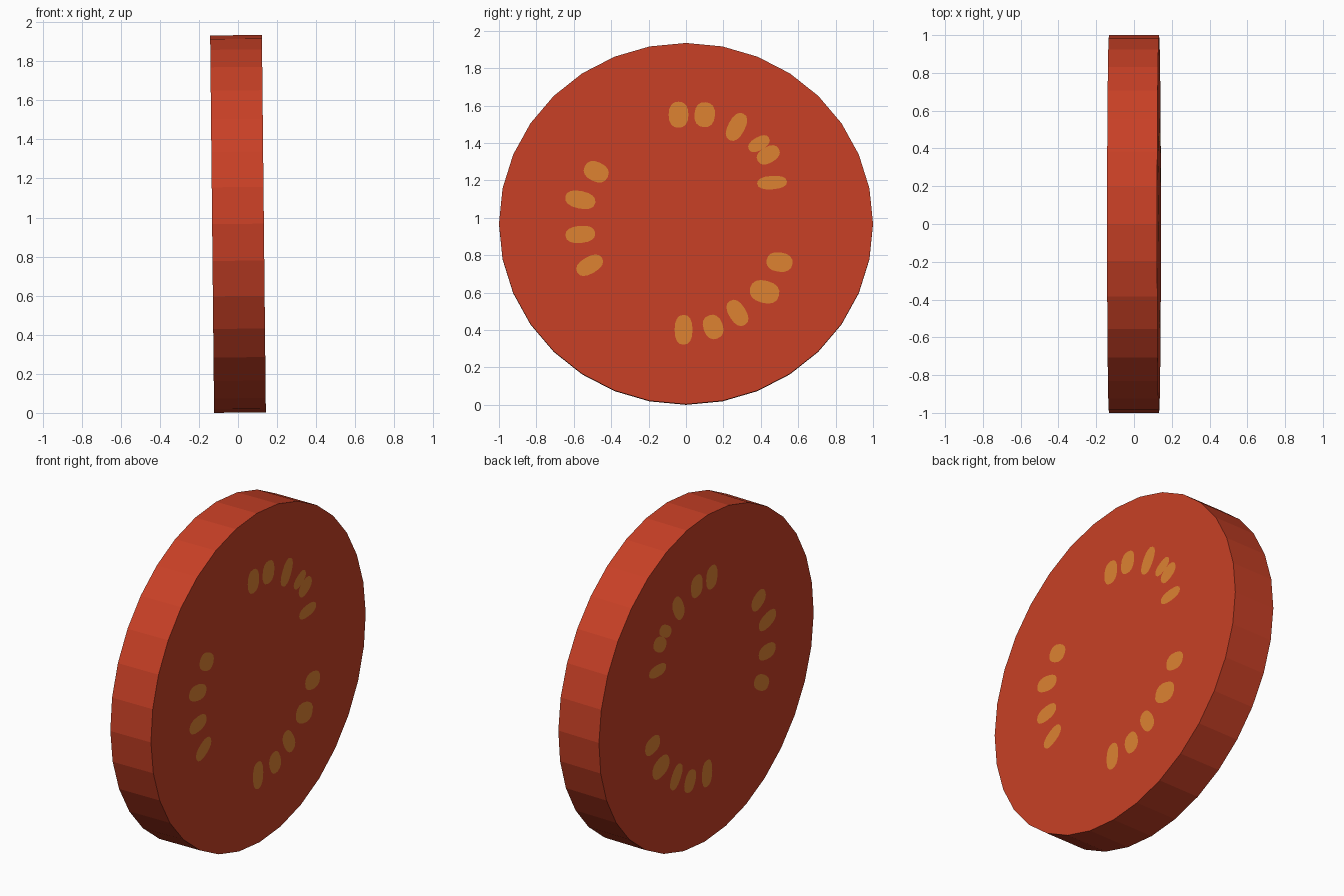
import bpy, math
from mathutils import Matrix, Vector

if "Cube" in bpy.data.objects:
    bpy.data.objects.remove(bpy.data.objects["Cube"])

HALF = 0.1325            # half thickness of the slice
RY, RZ = 1.0, 0.966      # slightly squashed circle
CZ = 0.9675
PLACE = Matrix.Translation((0, 0, CZ)) @ Matrix.Rotation(-0.0104, 4, 'Y')


def material(name, rgb):
    m = bpy.data.materials.new(name)
    m.diffuse_color = (*rgb, 1)
    m.use_nodes = True
    m.node_tree.nodes["Principled BSDF"].inputs["Base Color"].default_value = m.diffuse_color
    return m


red = material("tomato red", (0.578, 0.051, 0.019))
gold = material("seed gold", (0.72, 0.222, 0.031))


def add_object(name, verts, faces, mat):
    me = bpy.data.meshes.new(name)
    me.from_pydata([PLACE @ Vector(v) for v in verts], [], faces)
    me.materials.append(mat)
    me.update()
    ob = bpy.data.objects.new(name, me)
    bpy.context.collection.objects.link(ob)
    return ob


# Slice: 32-sided disc lying along x
N = 32
ring = [(RY * math.cos(2 * math.pi * i / N), RZ * math.sin(2 * math.pi * i / N))
        for i in range(N)]
verts = [(s * HALF, y, z) for s in (-1, 1) for y, z in ring]
faces = [tuple(range(N - 1, -1, -1)), tuple(range(N, 2 * N))]
faces += [(i, (i + 1) % N, N + (i + 1) % N, N + i) for i in range(N)]
add_object("tomato_slice", verts, faces, red)

# Seeds: y, z, half length, half width, angle in degrees
SEEDS = [
    (-.04, 1.55, .070, .053, 90), (.10, 1.55, .067, .055, 85),
    (.27, 1.485, .080, .045, 62), (.39, 1.395, .062, .035, 30),
    (.44, 1.335, .065, .043, 30), (.46, 1.187, .080, .036, 4),
    (.50, .762, .070, .052, -8), (.42, .603, .080, .060, -15),
    (.275, .49, .076, .046, -58), (.145, .415, .066, .052, -70),
    (-.013, .40, .080, .048, 90), (-.48, 1.245, .068, .052, -25),
    (-.565, 1.095, .082, .047, -12), (-.565, .91, .080, .046, 5),
    (-.515, .745, .077, .045, 30),
]


def seed_outline(y, z, a, b, deg, n=16):
    c, s = math.cos(math.radians(deg)), math.sin(math.radians(deg))
    pts = []
    for i in range(n):
        t = 2 * math.pi * i / n
        # rounded-box blob, a little plumper than an ellipse
        u = a * math.copysign(abs(math.cos(t)) ** 0.85, math.cos(t))
        v = b * math.copysign(abs(math.sin(t)) ** 0.85, math.sin(t))
        pts.append((y + u * c - v * s, z - CZ + u * s + v * c))
    return pts


# The same seeds show on both cut faces
for side, name in ((1, "seeds_right"), (-1, "seeds_left")):
    verts, faces = [], []
    for k, seed in enumerate(SEEDS):
        pts = seed_outline(*seed)
        base = len(verts)
        x = side * (HALF + 0.002 + 0.0002 * (k % 2))
        verts += [(x, y, z) for y, z in pts]
        loop = list(range(base, base + len(pts)))
        faces.append(loop if side > 0 else loop[::-1])
    add_object(name, verts, faces, gold)
